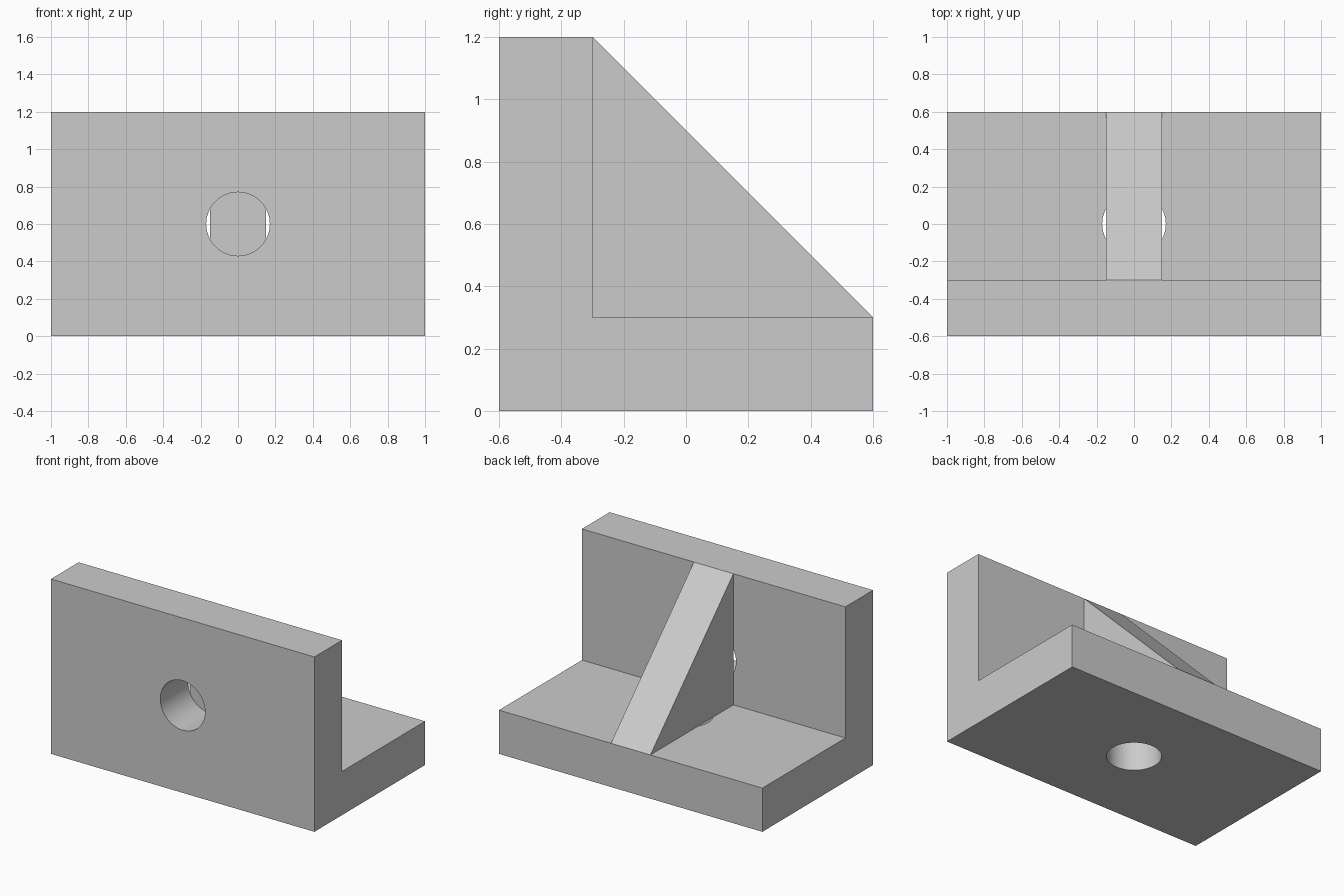
import bpy, bmesh
from mathutils import Matrix

if "Cube" in bpy.data.objects:
    bpy.data.objects.remove(bpy.data.objects["Cube"], do_unlink=True)

grey = bpy.data.materials.new("plain grey")
grey.use_nodes = True
colour = (0.6, 0.6, 0.6, 1)
grey.diffuse_color = colour
grey.node_tree.nodes["Principled BSDF"].inputs["Base Color"].default_value = colour


def make_object(name, bm):
    bmesh.ops.recalc_face_normals(bm, faces=bm.faces)
    mesh = bpy.data.meshes.new(name)
    bm.to_mesh(mesh)
    bm.free()
    mesh.materials.append(grey)
    obj = bpy.data.objects.new(name, mesh)
    bpy.context.collection.objects.link(obj)
    return obj


def extrude_profile(name, profile, half_width):
    """Extrude a (y, z) outline along x, centred on x = 0."""
    bm = bmesh.new()
    face = bm.faces.new([bm.verts.new((-half_width, y, z)) for y, z in profile])
    result = bmesh.ops.extrude_face_region(bm, geom=[face])
    moved = [v for v in result["geom"] if isinstance(v, bmesh.types.BMVert)]
    bmesh.ops.translate(bm, verts=moved, vec=(2 * half_width, 0, 0))
    return make_object(name, bm)


def drill(target, name, centre, rotation):
    """Cut a round hole through the target."""
    bm = bmesh.new()
    bmesh.ops.create_cone(bm, cap_ends=True, segments=64, radius1=0.17, radius2=0.17,
                          depth=0.5, matrix=Matrix.Translation(centre) @ rotation)
    cutter = make_object(name, bm)
    cutter.hide_render = True
    cutter.hide_set(True)
    cut = target.modifiers.new(name, "BOOLEAN")
    cut.operation = "DIFFERENCE"
    cut.solver = "EXACT"
    cut.object = cutter
    return cutter


# L-shaped bracket: upright wall and base plate
bracket = extrude_profile("bracket", [(-0.6, 0), (0.6, 0), (0.6, 0.3), (-0.3, 0.3),
                                      (-0.3, 1.2), (-0.6, 1.2)], 1)

# Bolt holes through the wall and the base
cutters = [drill(bracket, "wall_hole_cutter", (0, -0.45, 0.6), Matrix.Rotation(1.570796, 4, "X")),
           drill(bracket, "base_hole_cutter", (0, 0, 0.15), Matrix.Identity(4))]

# Apply the cuts and smooth the hole walls
bpy.ops.object.select_all(action="DESELECT")
bracket.select_set(True)
bpy.context.view_layer.objects.active = bracket
for modifier in list(bracket.modifiers):
    bpy.ops.object.modifier_apply(modifier=modifier.name)
for cutter in cutters:
    bpy.data.objects.remove(cutter, do_unlink=True)
bpy.ops.object.shade_smooth_by_angle(angle=0.5)

# Triangular stiffening rib
extrude_profile("rib", [(-0.3, 0.3), (0.6, 0.3), (-0.3, 1.2)], 0.15)
